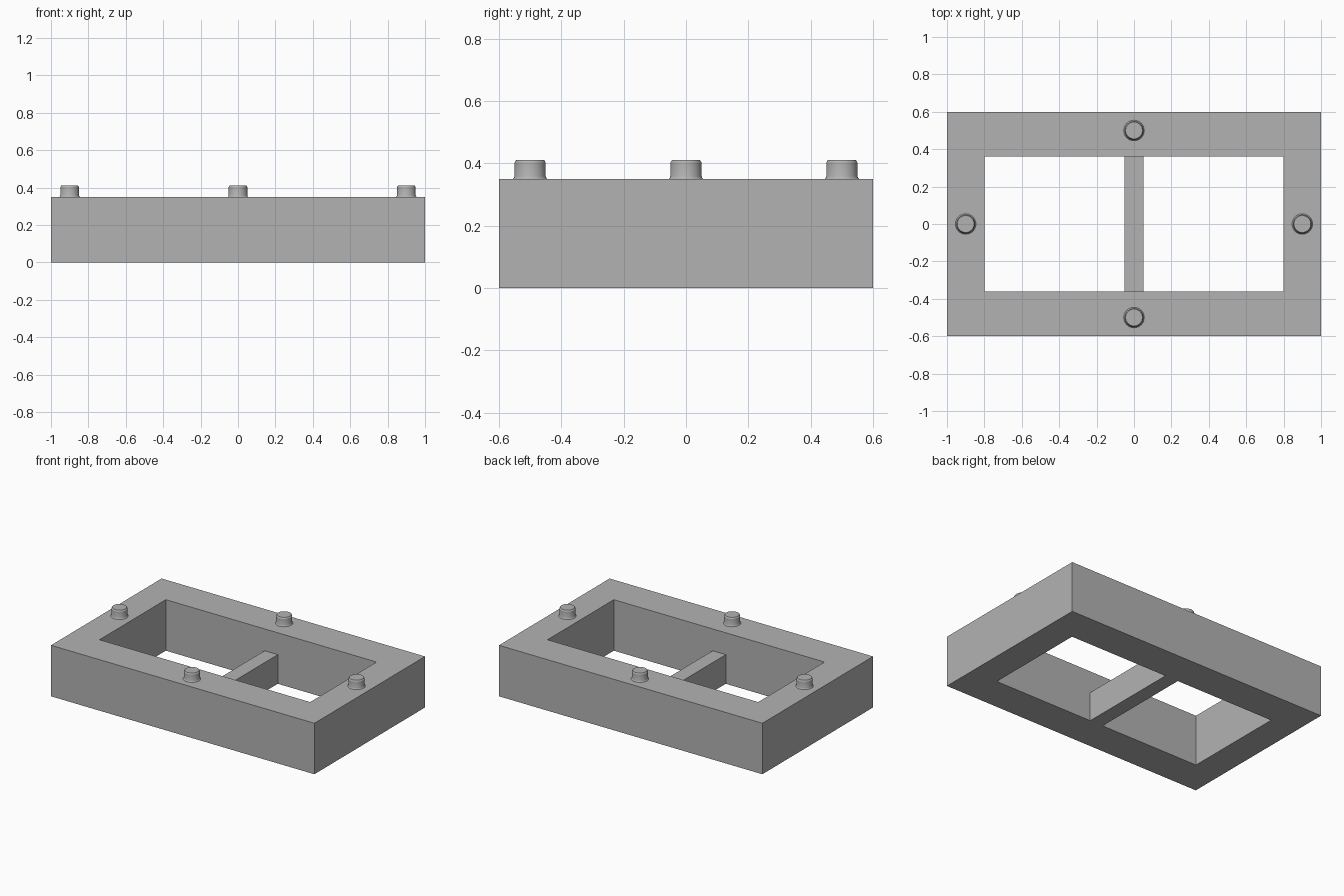
import bpy
import bmesh
from math import cos, sin, pi, radians

cube = bpy.data.objects.get("Cube")
if cube:
    bpy.data.objects.remove(cube, do_unlink=True)

HEIGHT = 0.35
OUTER = (1.0, 0.6)
INNER = (0.8, 0.36)

grey = bpy.data.materials.new("plain grey")
grey.use_nodes = True
grey.diffuse_color = (0.45, 0.45, 0.45, 1)
grey.node_tree.nodes["Principled BSDF"].inputs["Base Color"].default_value = grey.diffuse_color


def finish(name, bm):
    """Turn a bmesh into a named grey object."""
    bmesh.ops.recalc_face_normals(bm, faces=bm.faces[:])
    mesh = bpy.data.meshes.new(name)
    bm.to_mesh(mesh)
    bm.free()
    mesh.materials.append(grey)
    obj = bpy.data.objects.new(name, mesh)
    bpy.context.collection.objects.link(obj)
    return obj


def join_rings(bm, a, b):
    n = len(a)
    for i in range(n):
        j = (i + 1) % n
        bm.faces.new((a[i], a[j], b[j], b[i]))


def rectangle(bm, half, z):
    signs = ((-1, -1), (1, -1), (1, 1), (-1, 1))
    return [bm.verts.new((sx * half[0], sy * half[1], z)) for sx, sy in signs]


# Rectangular frame: outer wall, top rim, inner wall, underside
bm = bmesh.new()
rings = [rectangle(bm, OUTER, 0), rectangle(bm, OUTER, HEIGHT),
         rectangle(bm, INNER, HEIGHT), rectangle(bm, INNER, 0)]
for k in range(4):
    join_rings(bm, rings[k], rings[(k + 1) % 4])
finish("frame", bm)

# Low divider across the opening, flush with the underside
bm = bmesh.new()
low = rectangle(bm, (0.05, INNER[1]), 0)
high = rectangle(bm, (0.05, INNER[1]), 0.2)
join_rings(bm, low, high)
bm.faces.new(low)
bm.faces.new(high)
finish("divider", bm)

# Round pegs with a flared foot and a chamfered top
PROFILE = ((0.055, 0), (0.052, 0.003), (0.05, 0.008), (0.05, 0.052), (0.045, 0.06))
SIDES = 32


def peg(name, x, y):
    bm = bmesh.new()
    rings = []
    for r, z in PROFILE:
        angles = [2 * pi * i / SIDES for i in range(SIDES)]
        rings.append([bm.verts.new((r * cos(a), r * sin(a), z)) for a in angles])
    for a, b in zip(rings, rings[1:]):
        join_rings(bm, a, b)
    bm.faces.new(rings[-1])
    bm.faces.new(rings[0])
    obj = finish(name, bm)
    obj.location = (x, y, HEIGHT)
    bpy.ops.object.select_all(action="DESELECT")
    obj.select_set(True)
    bpy.context.view_layer.objects.active = obj
    bpy.ops.object.shade_smooth_by_angle(angle=radians(30))


for name, x, y in (("left_peg", 0.9, 0), ("right_peg", -0.9, 0),
                   ("front_peg", 0, -0.5), ("back_peg", 0, 0.5)):
    peg(name, x, y)
